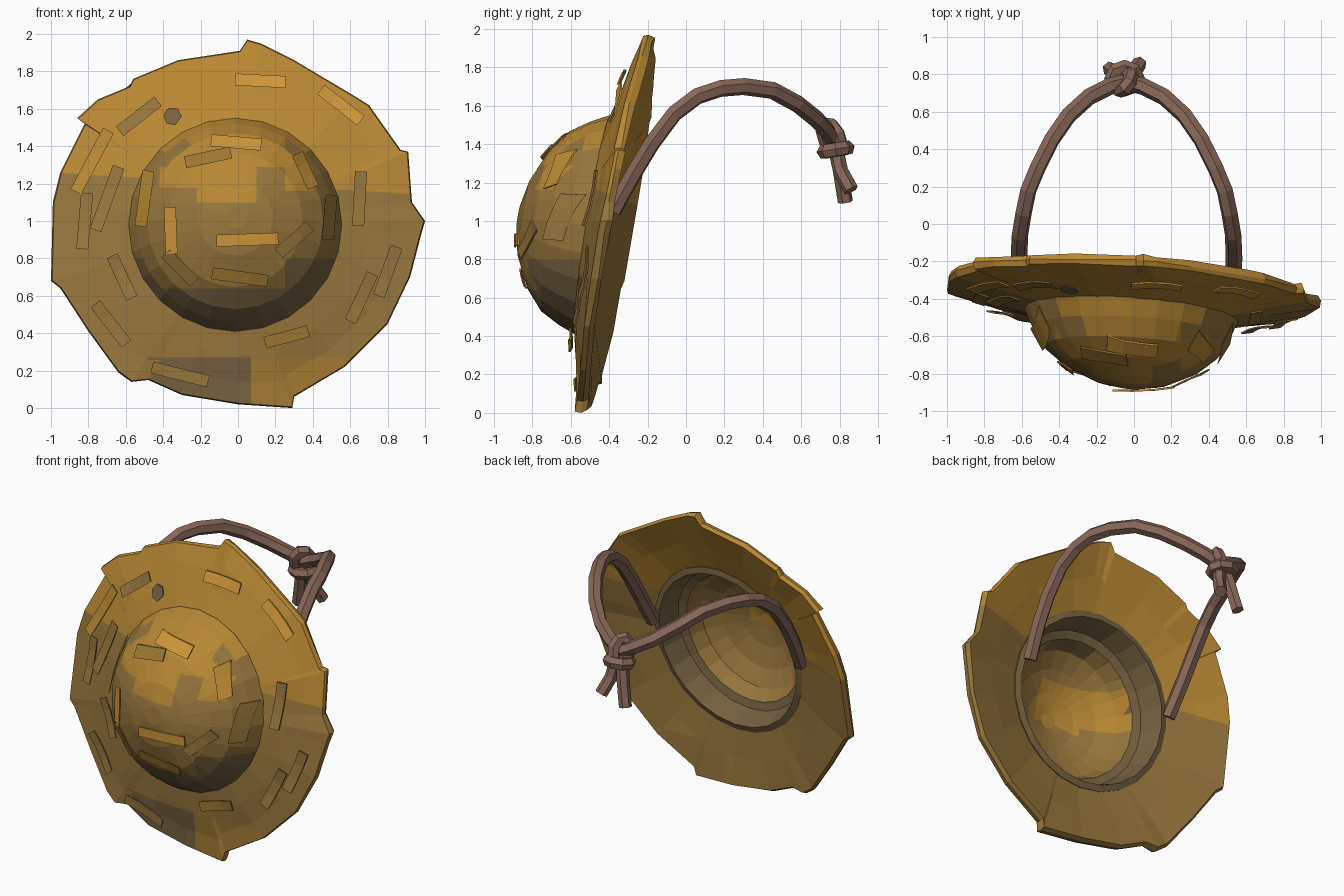
import bpy, bmesh, math, random
from mathutils import Vector

random.seed(4)
if "Cube" in bpy.data.objects:
    bpy.data.objects.remove(bpy.data.objects["Cube"])


def material(name, rgb):
    """Flat colour given as 0-255 display values, stored as linear."""
    linear = [((c / 255 + .055) / 1.055) ** 2.4 for c in rgb] + [1]
    mat = bpy.data.materials.new(name)
    mat.use_nodes = True
    mat.diffuse_color = linear
    mat.node_tree.nodes["Principled BSDF"].inputs["Base Color"].default_value = linear
    return mat


bright = material("bright straw", (206, 150, 58))
gold = material("golden straw", (184, 136, 52))
ochre = material("ochre straw", (158, 120, 50))
tan = material("dull straw", (150, 117, 60))
dark = material("weathered straw", (118, 97, 64))
leather = material("brown leather", (136, 103, 89))
straw = [gold, ochre, tan, dark]
GOLD, OCHRE, TAN, DARK = range(4)

MID = .98          # height of the hat's centre
CROWN_R = .56
CROWN = [(.06, .385), (.2, .355), (.36, .28), (.47, .19), (.53, .09), (.57, 0)]
LINING = [(.57, -.06), (.53, -.07), (.51, 0), (.49, .08), (.44, .1),
          (.4, .2), (.3, .27), (.17, .32), (.05, .345)]


def base_plane(x, z):
    """Depth of the tilted plane the crown stands on."""
    return -.49 + .16 * (z - MID) - .06 * x


def rim_plane(x, z):
    return -.36 + .175 * (z - MID) - .06 * x


def crown_height(r):
    for (r0, h0), (r1, h1) in zip([(0, .39)] + CROWN, CROWN):
        if r <= r1:
            return h0 + (h1 - h0) * (r - r0) / (r1 - r0)
    return 0


def surface(x, z):
    """Depth of the hat's front surface."""
    r = math.hypot(x + .015, z - MID)
    if r < CROWN_R:
        r = math.hypot(x + .015, z - MID - .1 * crown_height(r))
        return base_plane(x, z) - crown_height(r)
    t = min(1, (r - CROWN_R) / .42)
    return base_plane(x, z) * (1 - t) + (rim_plane(x, z) - .025) * t


def finish(name, bm, mats, rule=None):
    bmesh.ops.recalc_face_normals(bm, faces=bm.faces)
    if rule:
        for f in bm.faces:
            f.material_index = rule(f.calc_center_median(), f.normal.y > 0)
    mesh = bpy.data.meshes.new(name)
    bm.to_mesh(mesh)
    bm.free()
    for m in mats:
        mesh.materials.append(m)
    ob = bpy.data.objects.new(name, mesh)
    bpy.context.scene.collection.objects.link(ob)


def bridge(bm, rings, loop=False):
    """Join rings of points with quads; close the ends unless looped."""
    rings = [[bm.verts.new(p) for p in ring] for ring in rings]
    n = len(rings[0])
    pairs = list(zip(rings, rings[1:]))
    if loop:
        pairs.append((rings[-1], rings[0]))
    else:
        bm.faces.new(rings[0])
        bm.faces.new(rings[-1])
    for a, b in pairs:
        for i in range(n):
            j = (i + 1) % n
            bm.faces.new((a[i], a[j], b[j], b[i]))


def cut(bm, point, normal):
    bmesh.ops.bisect_plane(bm, geom=bm.verts[:] + bm.edges[:] + bm.faces[:],
                           plane_co=point, plane_no=normal)


# Crown with its hollow lining
def crown_ring(r, h, n=24):
    ring = []
    for i in range(n):
        a = math.tau * i / n
        x, z = r * math.cos(a) - .015, MID + r * math.sin(a)
        ring.append((x, base_plane(x, z) - h, z + .1 * h))
    return ring


# Lower edge of the golden area: right end of each step, height
STEPS = [(-.42, 1.24), (-.22, 1.18), (.1, 1.1), (.25, 1.29), (.4, 1.16), (1, 1.24)]


def crown_colour(c, inside):
    r = math.hypot(c.x + .015, c.z - MID)
    if inside:
        if r > .43:
            return DARK
        return GOLD if c.x < .1 and MID < c.z < 1.24 else TAN
    if r > .5 and c.z < 1.4:
        return DARK if c.z < .8 else TAN
    if c.z > next(z for x, z in STEPS if c.x < x):
        return GOLD
    return DARK if c.z < (.8 if c.x > .25 else .64) else TAN


bm = bmesh.new()
bridge(bm, [crown_ring(r, h) for r, h in CROWN + LINING])
for side, level in STEPS:
    cut(bm, (0, 0, level), (0, 0, 1))
    cut(bm, (side, 0, 0), (1, 0, 0))
for level in (.64, .8):
    cut(bm, (0, 0, level), (0, 0, 1))
finish("crown", bm, straw, crown_colour)

# Ragged brim
RIM = [(.05, 1.97), (.12, 1.95), (.3, 1.86), (.62, 1.67), (.7, 1.62), (.87, 1.38),
       (.91, 1.37), (.93, 1.1), (1, 1), (.98, .93), (.92, .7), (.8, .45), (.57, .22),
       (.3, .06), (.29, 0), (0, .02), (-.3, .07), (-.48, .15), (-.57, .14), (-.64, .19),
       (-.8, .41), (-.95, .64), (-1, .68), (-.99, 1.1), (-.95, 1.26), (-.82, 1.52),
       (-.86, 1.55), (-.75, 1.65), (-.58, 1.72), (-.56, 1.76), (-.32, 1.86), (.01, 1.91)]


def brim_ring(t, lift, rough=0):
    ring = []
    for x, z in RIM:
        d = Vector((x, z - MID))
        p = (d.normalized() * .55).lerp(d, t)
        px, pz = p.x, p.y + MID
        y = base_plane(px, pz) * (1 - t) + rim_plane(px, pz) * t
        ring.append((px, y + lift + random.uniform(-rough, rough), pz))
    return ring


FRONT_SLOPE = Vector((.06, 0, 1))
BACK_SLOPE = Vector((-.1, 0, 1))


def brim_colour(c, inside):
    if inside:
        return GOLD if c.dot(BACK_SLOPE) > 1.18 else TAN
    if c.dot(FRONT_SLOPE) > 1.2:
        return GOLD
    if c.z < .27 and c.x > -.47:
        return DARK if c.x < .07 else OCHRE
    return TAN


bm = bmesh.new()
bridge(bm, [brim_ring(0, 0), brim_ring(.35, -.008, .006), brim_ring(.7, -.016, .008),
            brim_ring(.985, -.025, .006), brim_ring(1, 0, .008), brim_ring(.965, .032, .006),
            brim_ring(.5, .042, .008), brim_ring(0, .05)], loop=True)
cut(bm, (0, 0, 1.2), FRONT_SLOPE)
cut(bm, (0, 0, 1.18), BACK_SLOPE)
cut(bm, (0, 0, .27), (0, 0, 1))
cut(bm, (.07, 0, 0), (1, 0, 0))
finish("brim", bm, straw, brim_colour)

# Loose straw strips, by colour: x, z, angle in degrees, length
STRIPS = {
    bright: [(.12, 1.75, -3, .27), (.55, 1.62, -38, .27), (-.01, 1.42, -5, .27),
             (.05, .9, 2, .33), (-.36, .95, -88, .25)],
    gold: [(-.78, 1.32, 62, .37), (-.5, 1.12, 82, .3), (.36, 1.27, -65, .2)],
    ochre: [(-.16, 1.34, 12, .25), (.26, .38, 15, .24), (.01, .7, -8, .3)],
    tan: [(-.53, 1.56, 38, .26), (-.82, 1, 85, .3), (-.7, 1.12, 70, .36),
          (-.62, .7, -65, .25), (-.68, .45, -52, .27), (-.31, .18, -14, .31),
          (.66, .59, 65, .28), (.65, 1.12, 87, .29), (.8, .73, 70, .28),
          (-.31, .75, -45, .22), (.3, .9, 42, .22), (.49, 1.02, 85, .24)]}


def add_strip(name, shade, x, z, angle, length):
    a = math.radians(angle)
    along, across = Vector((math.cos(a), math.sin(a))), Vector((-math.sin(a), math.cos(a)))
    sections = []
    for s in (-1, -.35, .35, 1):
        lift = .014 + .02 * abs(s)
        corners = []
        for side, back in ((-1, 0), (1, 0), (1, 1), (-1, 1)):
            p = Vector((x, z)) + along * s * length / 2 + across * side * .032
            corners.append((p.x, surface(p.x, p.y) - lift + back * .009, p.y))
        sections.append(corners)
    bm = bmesh.new()
    bridge(bm, sections)
    finish(name, bm, [shade])


for shade, strips in STRIPS.items():
    for i, strip in enumerate(strips):
        add_strip(f"{shade.name} strip {i}", shade, *strip)

# Small weathered patch high on the brim
bm = bmesh.new()
patch = [(-.35 + .05 * math.cos(k), 1.56 + .05 * math.sin(k)) for k in range(6)]
bridge(bm, [[(x, surface(x, z) - d, z) for x, z in patch] for d in (.01, .004)])
finish("weathered_patch", bm, [dark])


# Leather cord, knot and tails
def cord(name, points, radius, closed=False):
    curve = bpy.data.curves.new(name, "CURVE")
    curve.dimensions = "3D"
    curve.bevel_depth = radius
    curve.bevel_resolution = 1
    curve.use_fill_caps = True
    spline = curve.splines.new("POLY")
    spline.points.add(len(points) - 1)
    for p, co in zip(spline.points, points):
        p.co = (*co, 1)
    spline.use_cyclic_u = closed
    spline.use_smooth = False
    curve.materials.append(leather)
    ob = bpy.data.objects.new(name, curve)
    bpy.context.scene.collection.objects.link(ob)


# Arc: half width, depth, height; the cord leans slightly to the model's right
ARC = [(.55, -.38, 1.05), (.57, -.27, 1.25), (.575, -.18, 1.4), (.57, -.06, 1.56),
       (.55, .06, 1.65), (.525, .18, 1.69), (.475, .3, 1.7), (.4, .45, 1.68),
       (.31, .58, 1.61), (.2, .68, 1.53), (.09, .735, 1.47), (.01, .755, 1.43)]
for side, name in ((1, "left_cord"), (-1, "right_cord")):
    cord(name, [(side * w - .04, y, z) for w, y, z in ARC], .045)

KNOT = Vector((-.05, .775, 1.4))


def knot_loop(name, u, v, shift):
    points = [KNOT + Vector(shift) + Vector(u) * math.cos(k * math.tau / 8)
              + Vector(v) * math.sin(k * math.tau / 8) for k in range(8)]
    cord(name, points, .04, True)


knot_loop("knot_collar", (.07, 0, 0), (0, .06, .01), (0, .005, -.03))
knot_loop("knot_wrap", (0, .035, -.07), (.035, .03, .02), (0, -.015, .035))
for side, name in ((1, "left_tail"), (-1, "right_tail")):
    cord(name, [KNOT + Vector((side * .02, 0, 0)), KNOT + Vector((side * .045, .03, -.14)),
                KNOT + Vector((side * .08, .07 + side * .015, -.27 + side * .03))], .04)
